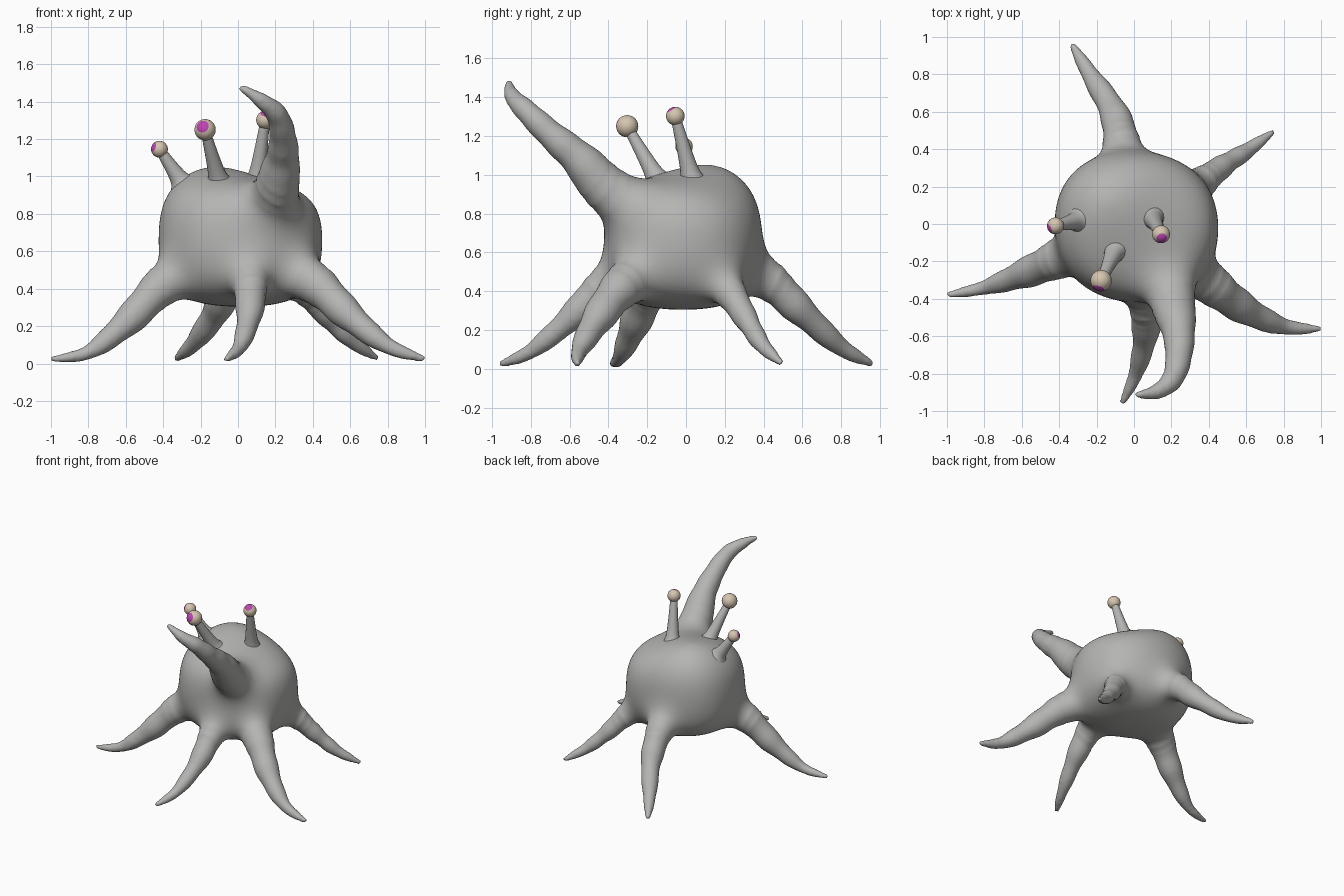
import bpy, bmesh, math
from mathutils import Vector

if "Cube" in bpy.data.objects:
    bpy.data.objects.remove(bpy.data.objects["Cube"])


def material(name, rgb):
    m = bpy.data.materials.new(name)
    m.diffuse_color = (*rgb, 1)
    m.use_nodes = True
    m.node_tree.nodes["Principled BSDF"].inputs["Base Color"].default_value = m.diffuse_color
    return m


SKIN = material("grey skin", (0.46, 0.46, 0.45))
EYE = material("cream eye", (0.66, 0.56, 0.43))
PUPIL = material("magenta pupil", (0.50, 0.06, 0.45))


def finish(bm, name, mats, recalc=True):
    if recalc:
        bmesh.ops.recalc_face_normals(bm, faces=bm.faces)
    me = bpy.data.meshes.new(name)
    for f in bm.faces:
        f.smooth = True
    bm.to_mesh(me)
    bm.free()
    ob = bpy.data.objects.new(name, me)
    bpy.context.collection.objects.link(ob)
    for m in mats:
        me.materials.append(m)
    return ob


def spline(pts, steps):
    """Catmull-Rom through (x, y, z, radius) points."""
    p = [Vector(q) for q in [pts[0]] + pts + [pts[-1]]]
    out = []
    for i in range(1, len(p) - 2):
        a, b, c, d = p[i - 1:i + 3]
        for s in range(steps):
            t = s / steps
            out.append(0.5 * (2 * b + (c - a) * t + (2 * a - 5 * b + 4 * c - d) * t * t
                              + (3 * b - a - 3 * c + d) * t ** 3))
    return out + [p[-1]]


def tube(bm, pts, steps=6, sides=18, bumps=0.0):
    """Closed tapering tube, optionally with knobbly rings."""
    path = spline(pts, steps)
    rings = []
    for i, q in enumerate(path):
        a, b = path[max(i - 1, 0)], path[min(i + 1, len(path) - 1)]
        rot = (b - a).to_3d().to_track_quat('Z', 'Y')
        r = q[3] * (1 + (bumps * math.sin(i * 1.3) if q[3] < 0.11 else 0))
        ring = []
        for k in range(sides):
            t = 2 * math.pi * k / sides
            ring.append(bm.verts.new(q.to_3d() + rot @ Vector((r * math.cos(t), r * math.sin(t), 0))))
        rings.append(ring)
    for r0, r1 in zip(rings, rings[1:]):
        for k in range(sides):
            j = (k + 1) % sides
            bm.faces.new((r0[k], r0[j], r1[j], r1[k]))
    bm.faces.new(rings[0][::-1])
    bm.faces.new(rings[-1])


# Body: boxy rounded sack with a dome on the back left of the crown
bm = bmesh.new()
bmesh.ops.create_icosphere(bm, subdivisions=5, radius=1)
for v in bm.verts:
    c = v.co
    n = (abs(c.x) ** 2.2 + abs(c.y) ** 2.2) ** (3.0 / 2.2) + abs(c.z) ** 3.0
    c = c / n ** (1 / 3.0)
    x, y = 0.02 + 0.44 * c.x, -0.02 + 0.405 * c.y
    back_left = max(0, c.y - c.x) * 0.012
    high = 0.305 - 0.02 * c.x + 0.095 * math.exp(-((x + 0.16) ** 2 + (y - 0.16) ** 2) / 0.075)
    high -= 0.08 * max(0, c.x) * max(0, c.y)
    z = 0.68 + c.z * (high if c.z > 0 else 0.38)
    v.co = (x - back_left, y + back_left, z)

# Legs: root, thigh, shin, ankle, tip
legs = [
    [(-0.22, -0.10, 0.53, 0.18), (-0.41, -0.19, 0.41, 0.11), (-0.60, -0.27, 0.215, 0.078),
     (-0.80, -0.34, 0.06, 0.042), (-1.0, -0.38, 0.022, 0.020)],
    [(0.22, -0.17, 0.53, 0.18), (0.42, -0.33, 0.42, 0.112), (0.60, -0.46, 0.25, 0.082),
     (0.80, -0.548, 0.095, 0.048), (1.0, -0.562, 0.022, 0.020)],
    [(0.06, -0.25, 0.55, 0.17), (0.065, -0.43, 0.42, 0.105), (0.06, -0.60, 0.255, 0.07),
     (0.01, -0.80, 0.09, 0.043), (-0.065, -0.96, 0.022, 0.020)],
    [(0.22, 0.11, 0.54, 0.17), (0.37, 0.23, 0.385, 0.09), (0.49, 0.32, 0.24, 0.060),
     (0.61, 0.395, 0.12, 0.045), (0.745, 0.495, 0.025, 0.019)],
    [(-0.04, 0.22, 0.57, 0.18), (-0.065, 0.43, 0.45, 0.108), (-0.11, 0.60, 0.29, 0.078),
     (-0.235, 0.80, 0.11, 0.050), (-0.335, 0.965, 0.022, 0.020)],
]
for leg in legs:
    tube(bm, leg, bumps=0.05)

# Raised front arm with curled tip
tube(bm, [(0.17, -0.20, 0.78, 0.19), (0.20, -0.40, 0.92, 0.135), (0.235, -0.55, 1.08, 0.096),
          (0.24, -0.70, 1.21, 0.074), (0.208, -0.825, 1.33, 0.060), (0.125, -0.895, 1.405, 0.043),
          (0.008, -0.915, 1.482, 0.019)], bumps=0.03)

# Fuse body and limbs into one skin
fused = finish(bm, "fused_draft", [])
rm = fused.modifiers.new("fuse", 'REMESH')
rm.mode = 'VOXEL'
rm.voxel_size = 0.013
bm = bmesh.new()
bm.from_object(fused, bpy.context.evaluated_depsgraph_get())
bpy.data.objects.remove(fused)

# Soften: a little everywhere, more towards the body so the limb roots blend in
for radius, passes in ((9, 7), (0.60, 30), (0.54, 60), (0.48, 100)):
    near = [v for v in bm.verts if (v.co - Vector((0.02, -0.02, 0.68))).length < radius]
    for _ in range(passes):
        bmesh.ops.smooth_vert(bm, verts=near, factor=0.5,
                              use_axis_x=True, use_axis_y=True, use_axis_z=True)
finish(bm, "body_with_limbs", [SKIN], recalc=False)

# Eye stalks and eyes: base, eye centre, eye radius, gaze
eyes = [
    ("left", (-0.275, 0.025, 0.93), (-0.42, -0.01, 1.146), 0.045, (-0.85, -0.40, 0.30)),
    ("middle", (-0.085, -0.11, 0.91), (-0.176, -0.303, 1.250), 0.057, (-0.27, -0.88, 0.36)),
    ("right", (0.09, 0.05, 0.90), (0.145, -0.055, 1.302), 0.048, (0.08, -0.50, 0.82)),
]
for name, base, tip, r, gaze in eyes:
    a, b = Vector(base), Vector(tip)
    bm = bmesh.new()
    tube(bm, [(*a.lerp(b, t), rad) for t, rad in
              ((0, 0.11), (0.17, 0.07), (0.36, 0.045), (0.95, 0.026))])
    finish(bm, name + "_eye_stalk", [SKIN])

    # Eyeball with its pole on the gaze, pupil is the cap of rings round the pole
    bm = bmesh.new()
    bmesh.ops.create_uvsphere(bm, u_segments=32, v_segments=20, radius=r)
    for f in bm.faces:
        f.material_index = int(f.calc_center_median().normalized().z > math.cos(math.radians(36)))
    rot = Vector(gaze).to_track_quat('Z', 'Y')
    for v in bm.verts:
        v.co = b + rot @ v.co
    finish(bm, name + "_eye", [EYE, PUPIL])
